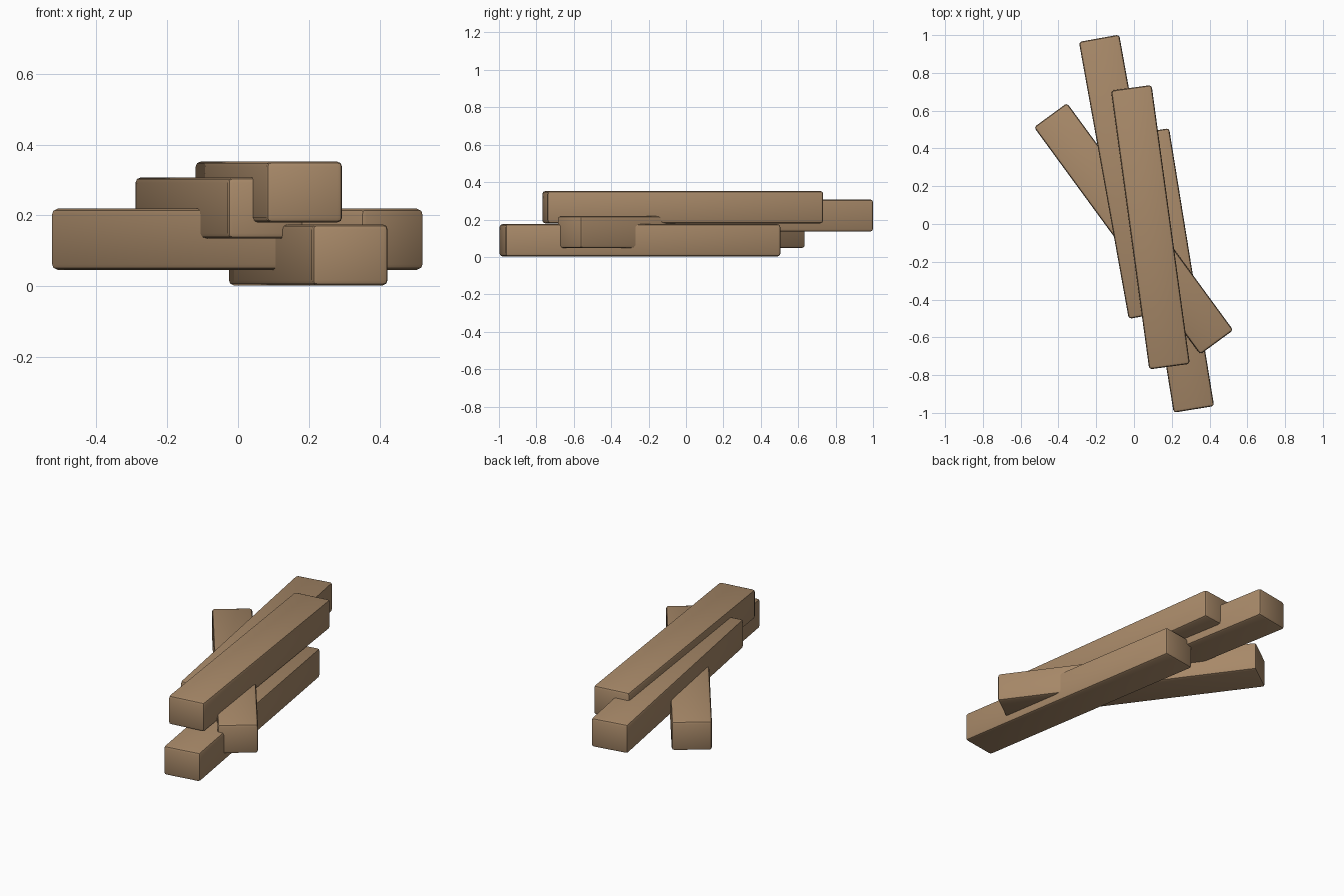
import bpy
from math import radians

cube = bpy.data.objects.get("Cube")
if cube:
    bpy.data.objects.remove(cube, do_unlink=True)

wood = bpy.data.materials.new("brown wood")
wood.use_nodes = True
color = (0.39, 0.25, 0.14, 1)
wood.diffuse_color = color
wood.node_tree.nodes["Principled BSDF"].inputs["Base Color"].default_value = color

WIDTH, LENGTH, HEIGHT = 0.217, 1.49, 0.172


def beam(name, x, y, base, turn):
    """Add one softly bevelled timber lying flat, turned about z."""
    bpy.ops.mesh.primitive_cube_add(size=1, location=(x, y, base + HEIGHT / 2),
                                    rotation=(0, 0, radians(turn)))
    obj = bpy.context.object
    obj.name = name
    obj.scale = (WIDTH, LENGTH, HEIGHT)
    bpy.ops.object.transform_apply(location=False, rotation=False, scale=True)
    obj.data.materials.append(wood)
    bevel = obj.modifiers.new("soft edges", 'BEVEL')
    bevel.width = 0.015
    bevel.segments = 2
    bpy.ops.object.modifier_apply(modifier=bevel.name)
    bpy.ops.object.shade_smooth_by_angle(angle=radians(30))


# Loose pile of timbers, lowest first
beam("bottom_beam", 0.198, -0.246, 0.003, 9.2)
beam("crossing_beam", -0.002, -0.025, 0.047, 36.2)
beam("leaning_beam", -0.053, 0.25, 0.135, 10.2)
beam("top_beam", 0.087, -0.017, 0.18, 7.8)
